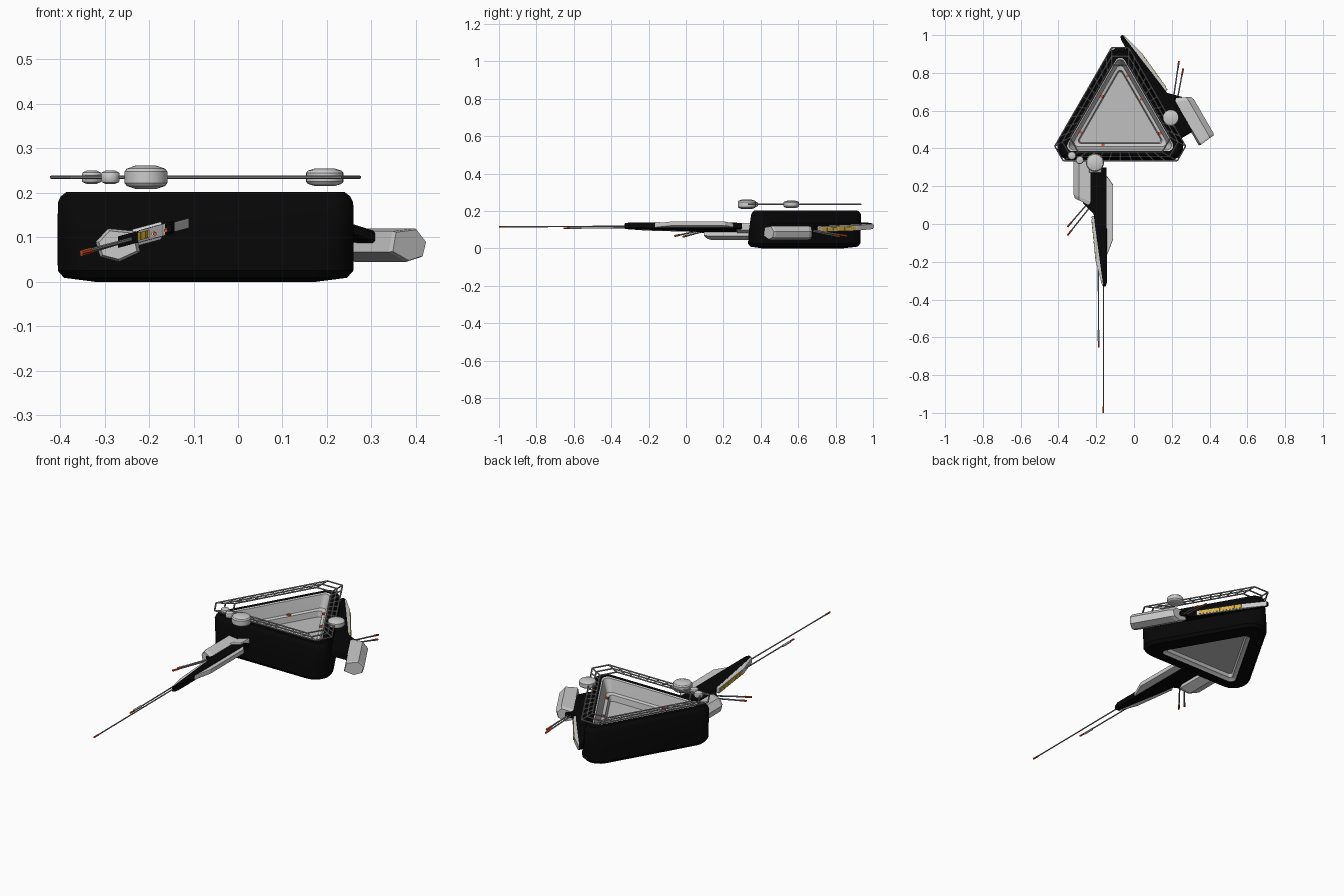
import bpy, bmesh, math
from mathutils import Matrix, Vector

if "Cube" in bpy.data.objects:
    bpy.data.objects.remove(bpy.data.objects["Cube"])


def make_mat(name, rgb):
    m = bpy.data.materials.new(name)
    m.use_nodes = True
    m.diffuse_color = (*rgb, 1)
    m.node_tree.nodes["Principled BSDF"].inputs["Base Color"].default_value = (*rgb, 1)
    return m


BLACK = make_mat("hull black", (0.002, 0.002, 0.002))
PALE = make_mat("pale grey", (0.6, 0.6, 0.6))
MID = make_mat("floor grey", (0.53, 0.53, 0.53))
RAIL = make_mat("rail grey", (0.28, 0.28, 0.28))
ORANGE = make_mat("lamp orange", (0.75, 0.09, 0.02))
YELLOW = make_mat("strip yellow", (0.7, 0.42, 0.03))
CX, CY = -0.073, 0.56


def finish(name, bm, mats, matrix=None, smooth=False):
    bmesh.ops.recalc_face_normals(bm, faces=bm.faces[:])
    if matrix is not None:
        bm.transform(matrix)
    me = bpy.data.meshes.new(name)
    bm.to_mesh(me)
    bm.free()
    ob = bpy.data.objects.new(name, me)
    bpy.context.collection.objects.link(ob)
    for m in mats:
        me.materials.append(m)
    if smooth:
        bpy.ops.object.select_all(action="DESELECT")
        ob.select_set(True)
        bpy.context.view_layer.objects.active = ob
        bpy.ops.object.shade_smooth_by_angle(angle=math.radians(30))


def loft(bm, rings, mats=None):
    """Skin a list of equal point rings and cap both ends."""
    vs = [[bm.verts.new(p) for p in ring] for ring in rings]
    n = len(vs[0])
    for k in range(len(vs) - 1):
        for i in range(n):
            j = (i + 1) % n
            f = bm.faces.new((vs[k][i], vs[k][j], vs[k + 1][j], vs[k + 1][i]))
            f.material_index = mats[k + 1] if mats else 0
    for ring, k in ((vs[0], 0), (vs[-1], -1)):
        bm.faces.new(ring).material_index = mats[k] if mats else 0


def rod(bm, a, b, radius, sides=6, index=0):
    a, b = Vector(a), Vector(b)
    q = (b - a).to_track_quat("Z", "Y").to_matrix().to_4x4()
    m = Matrix.Translation((a + b) / 2) @ q
    r = bmesh.ops.create_cone(bm, cap_ends=True, segments=sides, radius1=radius,
                              radius2=radius, depth=(b - a).length, matrix=m)
    for f in {f for v in r["verts"] for f in v.link_faces}:
        f.material_index = index


def rounded_triangle(r, c, z, steps=6):
    pts = []
    for corner in (90, 210, 330):
        t = math.radians(corner)
        for s in range(steps + 1):
            a = math.radians(corner - 60 + 120 * s / steps)
            pts.append((CX + 2 * (r - c) * math.cos(t) + c * math.cos(a),
                        CY + 2 * (r - c) * math.sin(t) + c * math.sin(a), z))
    return pts


# Hull: one continuous section from underside floor, round the outside, to deck well
SECTION = [(0.126, 0.012, 0.03, 2), (0.13, 0.012, 0.012, 2), (0.14, 0.02, 0.008, 1),
           (0.148, 0.025, 0, 1), (0.156, 0.03, 0, 0), (0.216, 0.075, 0.009, 0),
           (0.228, 0.084, 0.025, 0), (0.224, 0.074, 0.09, 0), (0.212, 0.047, 0.178, 0),
           (0.206, 0.042, 0.192, 0), (0.196, 0.036, 0.202, 0), (0.174, 0.028, 0.202, 0),
           (0.168, 0.026, 0.198, 1), (0.15, 0.022, 0.135, 2), (0.135, 0.016, 0.13, 1),
           (0.129, 0.012, 0.1, 2)]
bm = bmesh.new()
loft(bm, [rounded_triangle(r, c, z) for r, c, z, _ in SECTION], [s[3] for s in SECTION])
finish("hull", bm, [BLACK, PALE, MID], smooth=True)

# Small lamps round the well
bm = bmesh.new()
for x, y in ((-0.091, -0.14), (0.112, 0.1), (-0.097, 0.117), (0.04, 0.225), (-0.213, -0.075), (0.211, -0.08)):
    m = Matrix.Translation((CX + x, CY + y, 0.135))
    bmesh.ops.create_cube(bm, size=1, matrix=m @ Matrix.Diagonal((0.016, 0.013, 0.009, 1)))
finish("well_lamps", bm, [ORANGE])


# Guard rail: nested chamfered triangles with cross bars
def rail_corners(r):
    d, t, out = 2 * r - 0.026, 0.045, []
    for deg in (90, 210, 330):
        a = math.radians(deg)
        u, v = Vector((math.cos(a), math.sin(a), 0)), Vector((-math.sin(a), math.cos(a), 0))
        out += [Vector((CX, CY, 0.235)) + u * d + v * s * t for s in (-1, 1)]
    return out


bm = bmesh.new()
rails = [rail_corners(r) for r in (0.2, 0.177, 0.154)]
for ring in rails:
    for i in range(6):
        rod(bm, ring[i], ring[(i + 1) % 6], 0.0042)
for i in range(6):
    count = 10 if i % 2 else 1
    for s in range(count):
        ends = [ring[i].lerp(ring[(i + 1) % 6], s / count) for ring in (rails[0], rails[-1])]
        rod(bm, ends[0], ends[1], 0.0038)
finish("guard_rail", bm, [RAIL])

# Round sensor drums on the rail
for name, x, y, r, h in (("large_drum", -0.207, 0.325, 0.048, 0.026),
                         ("side_drum", 0.195, 0.563, 0.042, 0.02),
                         ("small_drum_outer", -0.329, 0.362, 0.022, 0.015),
                         ("small_drum_inner", -0.287, 0.338, 0.021, 0.015)):
    bm = bmesh.new()
    rings = []
    for fr, fz in ((0.5, -1), (0.9, -0.75), (1, -0.5), (1, 0.5), (0.9, 0.75), (0.5, 1)):
        rings.append([(x + r * fr * math.cos(k * math.tau / 24),
                       y + r * fr * math.sin(k * math.tau / 24), 0.235 + h * fz) for k in range(24)])
    loft(bm, rings)
    finish(name, bm, [PALE], smooth=True)


# Tilted arms: every plate follows one sloped plane
def slope(x):
    return 0.108 + 0.27 * (x + 0.2)


def plate(name, pts, half, mat, matrix, inset=0.98):
    bm = bmesh.new()
    mx = sum(p[0] for p in pts) / len(pts)
    my = sum(p[1] for p in pts) / len(pts)
    rings = []
    for dz, s in ((-half, inset), (-half * 0.6, 1), (half * 0.6, 1), (half, inset)):
        ring = [(mx + (x - mx) * s, my + (y - my) * s) for x, y in pts]
        rings.append([(x, y, slope(x) + dz) for x, y in ring])
    loft(bm, rings)
    finish(name, bm, [mat], matrix)


def antenna(name, a, b, radius, matrix):
    a, b = Vector(a), Vector(b)
    tip = b + (a - b).normalized() * 0.035
    bm = bmesh.new()
    rod(bm, a, tip, radius)
    rod(bm, tip, b, radius * 1.3, index=1)
    finish(name, bm, [RAIL, ORANGE], matrix)


def flank_x(y):
    return -0.2245 + 0.1 * (0.04 - y)


def arm(side, matrix, extended):
    plate(side + "_blade", [(-0.225, 0.3), (-0.145, 0.3), (-0.143, -0.31), (-0.15, -0.33),
                            (-0.163, -0.33), (-0.208, 0), (-0.222, 0.13)], 0.014, BLACK, matrix)
    plate(side + "_inner_panel", [(-0.155, 0.26), (-0.14, 0.25), (-0.112, 0.21), (-0.11, -0.08),
                                  (-0.145, -0.17), (-0.155, -0.17)], 0.011, PALE, matrix)
    # pale flank carrying the yellow strip
    plate(side + "_outer_panel", [(-0.18, 0.05), (flank_x(0.04), 0.04), (flank_x(-0.21), -0.21),
                                  (-0.169, -0.325), (-0.155, -0.325)], 0.0135, PALE, matrix, 0.99)
    for k in range(6):
        y = 0.025 - k * 0.038
        e = y - 0.034
        plate(f"{side}_strip_{k + 1}", [(flank_x(y) + 0.005, y), (flank_x(y) - 0.003, y),
                                        (flank_x(e) - 0.003, e), (flank_x(e) + 0.005, e)],
              0.009, YELLOW, matrix, 1)
    plate(side + "_bracket", [(-0.2, 0.04), (-0.27, 0.11), (-0.25, 0.28), (-0.2, 0.3)],
          0.013, BLACK, matrix)
    # faceted pod
    outline = [(-0.32, 0.09), (-0.292, 0.12), (-0.23, 0.114), (-0.22, 0.067),
               (-0.268, 0.045), (-0.31, 0.056)]
    bm = bmesh.new()
    rings = []
    for y, s, skew in ((0.115, 0.85, -0.4), (0.135, 1, -0.4), (0.366, 1, 0.1), (0.377, 0.92, 0.1)):
        rings.append([(-0.27 + (x + 0.27) * s, y + skew * (x + 0.27), 0.083 + (z - 0.083) * s)
                      for x, z in outline])
    loft(bm, rings)
    finish(side + "_pod", bm, [PALE], matrix)
    antenna(side + "_short_antenna_a", (-0.24, 0.115, 0.096), (-0.352, -0.015, 0.062), 0.0042, matrix)
    antenna(side + "_short_antenna_b", (-0.225, 0.1, 0.1), (-0.352, -0.06, 0.066), 0.0042, matrix)
    if extended:
        plate(side + "_root_block", [(-0.24, 0.27), (-0.17, 0.27), (-0.17, 0.36), (-0.24, 0.36)],
              0.02, PALE, matrix, 0.9)
        antenna(side + "_long_antenna", (-0.162, -0.3, 0.118), (-0.162, -1, 0.115), 0.0035, matrix)
        antenna(side + "_middle_antenna", (-0.19, -0.18, 0.11), (-0.187, -0.655, 0.108), 0.0035, matrix)
        bm = bmesh.new()
        rod(bm, (-0.189, -0.56, 0.108), (-0.189, -0.62, 0.108), 0.006)
        finish(side + "_antenna_sleeve", bm, [PALE], matrix)


arm("front", Matrix.Identity(4), True)
arm("flank", Matrix.Translation((-0.037, 0.634, 0)) @ Matrix.Rotation(math.radians(210), 4, "Z"), False)
